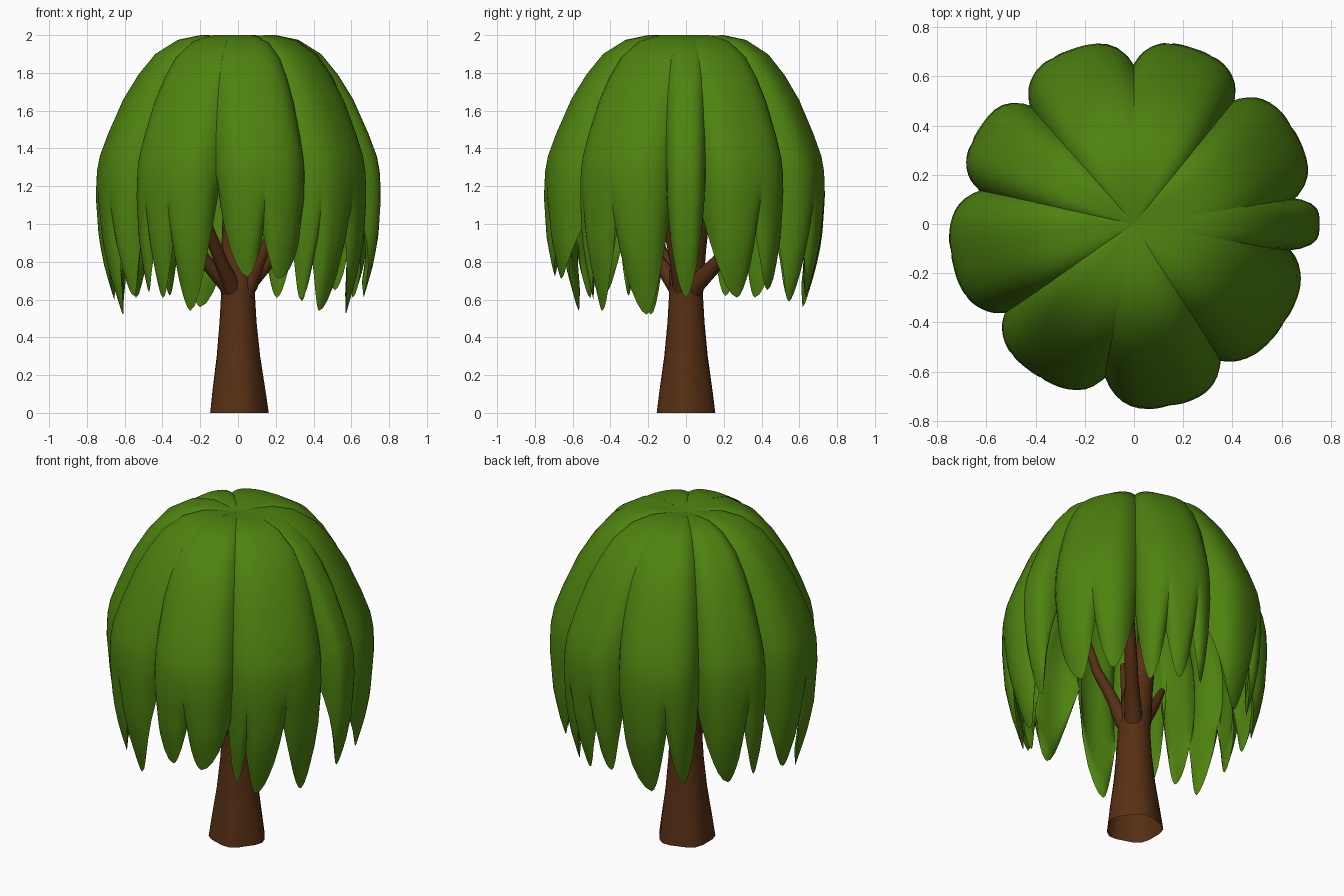
import bpy, bmesh, math
from mathutils import Vector

cube = bpy.data.objects.get("Cube")
if cube:
    bpy.data.objects.remove(cube)


def material(name, colour):
    m = bpy.data.materials.new(name)
    m.use_nodes = True
    m.diffuse_color = (*colour, 1)
    m.node_tree.nodes["Principled BSDF"].inputs["Base Color"].default_value = (*colour, 1)
    return m


LEAF = material("leaf green", (0.076, 0.225, 0.005))
BARK = material("bark brown", (0.095, 0.029, 0.007))


def finish(bm, name, mat, angle):
    mesh = bpy.data.meshes.new(name)
    bm.to_mesh(mesh)
    bm.free()
    mesh.materials.append(mat)
    ob = bpy.data.objects.new(name, mesh)
    bpy.context.collection.objects.link(ob)
    bpy.ops.object.select_all(action="DESELECT")
    ob.select_set(True)
    bpy.context.view_layer.objects.active = ob
    bpy.ops.object.shade_smooth_by_angle(angle=math.radians(angle))


def skin(bm, grid, closed=False):
    """Join neighbouring columns of points with quads."""
    cols = [[bm.verts.new(p) for p in col] for col in grid]
    pairs = list(zip(cols, cols[1:]))
    if closed:
        pairs.append((cols[-1], cols[0]))
    for a, b in pairs:
        for k in range(len(a) - 1):
            bm.faces.new((a[k], a[k + 1], b[k + 1], b[k]))


# Canopy outline: (radius, height) of the dome, then of the hanging skirt
DOME = [(0.0, 1.98), (0.1, 1.993), (0.2, 2.0), (0.32, 1.975), (0.44, 1.9),
        (0.53, 1.79), (0.61, 1.66), (0.69, 1.48), (0.735, 1.36), (0.75, 1.28)]
SKIRT = [(0.75, 1.28), (0.757, 1.15), (0.742, 0.92), (0.71, 0.76), (0.665, 0.61), (0.63, 0.5)]
ROWS = 8
THICK = 0.06
SHARP, SOFT = 1.3, 4  # how late a crease fades in below the crown


def skirt_radius(z):
    for (r0, z0), (r1, z1) in zip(SKIRT, SKIRT[1:]):
        if z >= z1:
            return r0 + (r1 - r0) * (z0 - z) / (z0 - z1)
    return SKIRT[-1][0]


def frond_lobe(name, start, end, tips, size=1.0, edges=(1.1, 1.1), creases=(SHARP, SHARP)):
    """One puffed segment whose lower rim splits into pointed fronds."""
    # Rim nodes alternate between notches (1) and tips (0)
    nodes = [(start, edges[0], 1)]
    for k, (ang, z) in enumerate(tips):
        nodes.append((ang, z, 0))
        if k + 1 < len(tips):
            nxt, nz = tips[k + 1]
            nodes.append(((ang + nxt) / 2, min(0.95, max(z, nz) + 0.02 * (nxt - ang)), 1))
    nodes.append((end, edges[1], 1))

    samples = []
    for (a0, z0, d0), (a1, z1, d1) in zip(nodes, nodes[1:]):
        for s in range(6):
            f = s / 6
            d = d0 + (d1 - d0) * f
            low, high = min(z0, z1), max(z0, z1)
            samples.append((a0 + (a1 - a0) * f, low + (high - low) * d ** 1.8, d))
    samples.append(nodes[-1])

    grid = []
    for ang, rim, d in samples:
        v = 2 * (ang - start) / (end - start) - 1
        tuck = 0.16 * abs(v) ** 3.5
        fade = creases[0] if v < 0 else creases[1]
        col = []
        for r, z in DOME:
            f = 1 - tuck * (r / 0.75) ** fade
            col.append((r * f * size, 1.28 + (z - 1.28) * (1 - (1 - f) * 0.6)))
        for k in range(1, ROWS + 1):
            t = k / ROWS
            z = 1.28 + (rim - 1.28) * t
            fold = 0.05 * d * d * t * t
            col.append(((skirt_radius(z) * (1 - tuck) - fold) * size, z))
        # Inner skin, meeting the outer one along the rim and the lobe edges
        puff = THICK * math.sqrt(max(0, 1 - d * d))
        inner = []
        for k, (r, z) in enumerate(col[:-1]):
            t = max(0, (k + 1 - len(DOME)) / ROWS)
            depth = puff * math.sqrt(1 - t ** 3)
            flat = max(0, 1 - r / 0.7)
            inner.append((max(0, r - depth * (1 - flat)), z - depth * flat))
        col += reversed(inner)
        c, s = math.cos(math.radians(ang)), math.sin(math.radians(ang))
        grid.append([(r * c, r * s, z) for r, z in col])
    bm = bmesh.new()
    skin(bm, grid)
    bmesh.ops.remove_doubles(bm, verts=bm.verts, dist=0.0005)
    finish(bm, name, LEAF, 60)


frond_lobe("fronds_left", -10, 10, [(0, 0.61)], edges=(1.22, 1.27), creases=(SOFT, SOFT))
frond_lobe("fronds_left_back", 7, 52, [(24, 0.61), (40, 0.65)], creases=(SOFT, SHARP))
frond_lobe("fronds_back_left", 50, 91, [(58, 0.59), (72, 0.61), (85, 0.63)],
           creases=(SHARP, SOFT))
frond_lobe("fronds_back_right", 89, 132, [(108, 0.56), (124, 0.62)], creases=(SOFT, SHARP))
frond_lobe("fronds_right_back", 130, 169, [(146, 0.61), (161, 0.62)], size=0.98)
frond_lobe("fronds_right", 167, 215, [(180, 0.6), (197, 0.52), (209, 0.62)])
frond_lobe("fronds_front_right", 213, 261, [(222, 0.64), (232, 0.61), (246, 0.54)],
           size=0.97, edges=(1.0, 1.25), creases=(SHARP, SOFT))
frond_lobe("fronds_front", 259, 304, [(274, 0.72), (288, 0.71)],
           edges=(1.25, 1.1), creases=(SOFT, SHARP))
frond_lobe("fronds_front_left", 299, 353, [(304, 0.6), (314, 0.54), (340, 0.52)],
           size=0.97, edges=(1.0, 1.15), creases=(SHARP, SOFT))


def limb(name, path, radii, sides=12, flute=0.0):
    """Tapering tube along a path, with a fluted foot if wanted."""
    pts = [Vector(p) for p in path]
    rings = []
    for k, p in enumerate(pts):
        way = (pts[min(k + 1, len(pts) - 1)] - pts[max(k - 1, 0)]).normalized()
        turn = Vector((0, 0, 1)).rotation_difference(way)
        ring = []
        for s in range(sides):
            a = 2 * math.pi * s / sides
            r = radii[k] * (1 + flute * math.cos(5 * a) * max(0, 1 - p.z / 0.5))
            ring.append(p + turn @ Vector((r * math.cos(a), r * math.sin(a), 0)))
        rings.append(ring)
    bm = bmesh.new()
    # Columns run from the far end back to the root so faces point outward
    skin(bm, [[ring[s] for ring in reversed(rings)] for s in range(sides)], closed=True)
    finish(bm, name, BARK, 45)


# Trunk and its upright leader
limb("trunk", [(0, 0, 0), (0, 0, 0.12), (0, 0, 0.3), (0, 0, 0.48), (0, 0, 0.62),
               (-0.005, 0.005, 0.74), (-0.01, 0.03, 0.88), (-0.02, 0.07, 1.08),
               (-0.02, 0.11, 1.3), (-0.02, 0.13, 1.45)],
     [0.155, 0.14, 0.115, 0.098, 0.09, 0.092, 0.078, 0.06, 0.04, 0.02], sides=20, flute=0.05)

# Side branches: (name, heading in degrees, reach, top height, thickness)
BRANCHES = [("branch_left_back", 47, 0.58, 1.2, 0.046),
            ("branch_right_front", 212, 0.5, 1.15, 0.042),
            ("branch_front", 238, 0.42, 1.28, 0.042),
            ("branch_front_left", 335, 0.3, 1.25, 0.04)]
for name, heading, reach, top, thick in BRANCHES:
    c, s = math.cos(math.radians(heading)), math.sin(math.radians(heading))
    steps = [(0.0, 0.58, 1.2), (0.07, 0.68, 1.1), (reach * 0.4, 0.8, 0.85),
             (reach * 0.72, 0.98, 0.7), (reach, top, 0.45)]
    limb(name, [(d * c, d * s, z) for d, z, f in steps], [thick * f for d, z, f in steps])
